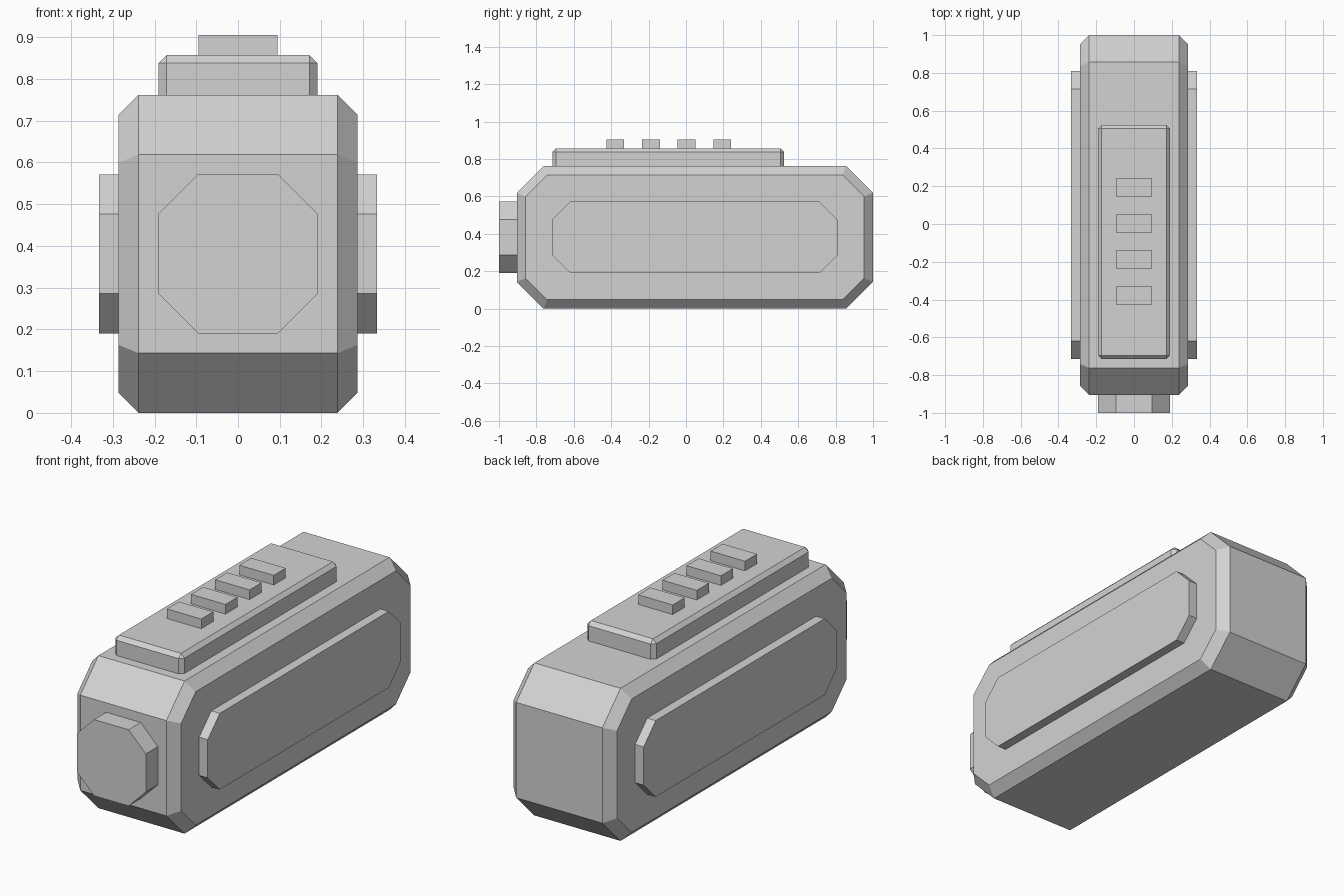
import bpy
import bmesh
import math

cube = bpy.data.objects.get("Cube")
if cube:
    bpy.data.objects.remove(cube, do_unlink=True)

grey = bpy.data.materials.new("light_grey")
grey.use_nodes = True
grey.diffuse_color = (0.65, 0.65, 0.65, 1)
grey.node_tree.nodes["Principled BSDF"].inputs["Base Color"].default_value = grey.diffuse_color


def finish(name, bm):
    bmesh.ops.recalc_face_normals(bm, faces=bm.faces)
    mesh = bpy.data.meshes.new(name)
    bm.to_mesh(mesh)
    bm.free()
    mesh.materials.append(grey)
    obj = bpy.data.objects.new(name, mesh)
    bpy.context.collection.objects.link(obj)
    return obj


def octagon(half_w, half_h, cut):
    """Rectangle with its four corners cut at 45 degrees."""
    right = [(half_w, cut - half_h), (half_w, half_h - cut),
             (half_w - cut, half_h), (cut - half_w, half_h)]
    return right + [(-u, -v) for u, v in right]


def loft(name, rings):
    """Join matching rings of points and cap both ends."""
    bm = bmesh.new()
    loops = [[bm.verts.new(p) for p in ring] for ring in rings]
    for a, b in zip(loops, loops[1:]):
        for i in range(len(a)):
            j = (i + 1) % len(a)
            bm.faces.new((a[i], a[j], b[j], b[i]))
    bm.faces.new(loops[0])
    bm.faces.new(loops[-1])
    return finish(name, bm)


def box(name, center, size):
    bm = bmesh.new()
    bmesh.ops.create_cube(bm, size=1)
    bmesh.ops.scale(bm, vec=size, verts=bm.verts)
    bmesh.ops.translate(bm, vec=center, verts=bm.verts)
    return finish(name, bm)


def side_ring(x, y, half_w, half_h, cut):
    return [(x, y + u, MID_Z + v) for u, v in octagon(half_w, half_h, cut)]


MID_Z = 0.381
MID_Y = 0.0476
EDGE = 0.0476

# Body: octagonal side profile with an evenly inset edge chamfer
HALF_L, HALF_H, CUT = 0.9524, 0.381, 0.143
small_cut = CUT - EDGE * (1 - math.tan(math.pi / 8)) * 1
small_cut = CUT - EDGE * (2 - math.sqrt(2))
inner = (HALF_L - EDGE, HALF_H - EDGE, small_cut)
outer = (HALF_L, HALF_H, CUT)
loft("body", [side_ring(x, MID_Y, *shape) for x, shape in
              ((-0.286, inner), (-0.238, outer), (0.238, outer), (0.286, inner))])

# Raised side panels
for side, sign in (("left", 1), ("right", -1)):
    loft(side + "_side_panel",
         [side_ring(sign * x, MID_Y, 0.762, 0.1905, 0.095) for x in (0.27, 0.333)])

# Octagonal front cap
loft("front_cap", [[(u, y, MID_Z + v) for u, v in octagon(0.1905, 0.1905, 0.095)]
                   for y in (-1.0, -0.88)])

# Bevelled top plate
plate = box("top_plate", (0, -0.095, 0.7785), (0.381, 1.238, 0.157))
bevel = plate.modifiers.new("edge_bevel", 'BEVEL')
bevel.width = 0.019
bevel.segments = 1

# Row of four buttons
for i in range(4):
    box(f"button_{i + 1}", (0, -0.378 + i * 0.1905, 0.875), (0.19, 0.095, 0.06))
